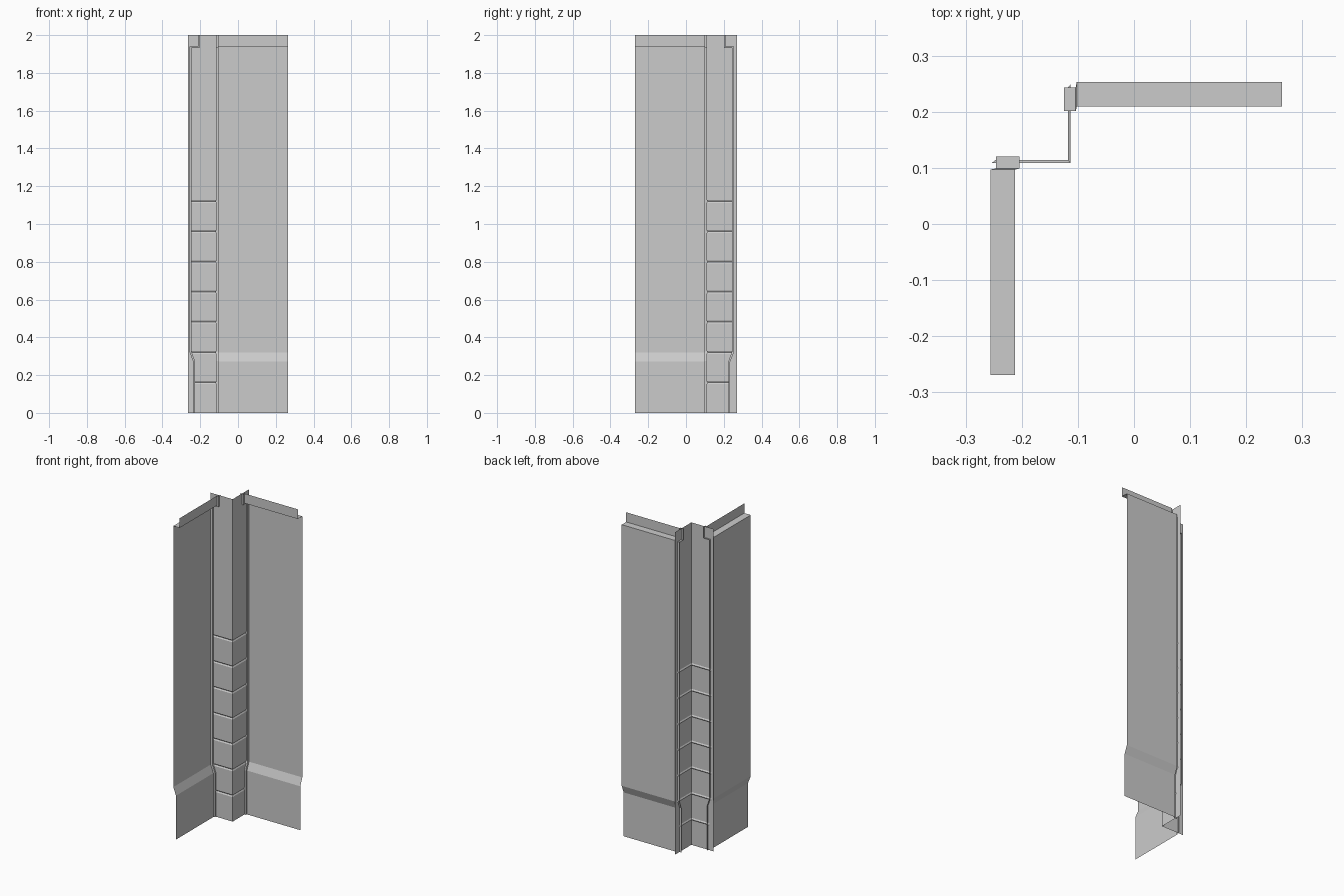
import bpy

if "Cube" in bpy.data.objects:
    bpy.data.objects.remove(bpy.data.objects["Cube"])

# Vertical profiles (depth y, height z) of the panel and its sealing strip
PANEL = [(0.234, 0), (0.234, 0.272), (0.253, 0.32), (0.253, 1.94), (0.209, 1.94), (0.209, 2)]
STRIP = [(0.225, 0), (0.225, 0.274), (0.243, 0.325), (0.243, 1.931), (0.201, 1.931), (0.201, 2)]
CORNER = (-0.113, 0.109)
RIDGES = [0.16 * i for i in range(1, 8)]
RIDGE_DEPTH, RIDGE_HALF = 0.005, 0.008


def keep(x, y):
    return x, y


def swap(x, y):
    # mirror about the diagonal of the corner
    return -y - 0.003, -x - 0.005


def loft(name, columns):
    """Flat-shaded sheet through equally long columns of points."""
    n = len(columns[0])
    verts = [p for col in columns for p in col]
    faces = [(c * n + i, (c + 1) * n + i, (c + 1) * n + i + 1, c * n + i + 1)
             for c in range(len(columns) - 1) for i in range(n - 1)]
    mesh = bpy.data.meshes.new(name)
    mesh.from_pydata(verts, [], faces)
    mesh.update()
    obj = bpy.data.objects.new(name, mesh)
    bpy.context.collection.objects.link(obj)
    return obj


# Two wall panels with joggled sealing strips
for name, place in (("right_panel", keep), ("left_panel", swap)):
    columns = []
    for x, profile in ((-0.125, STRIP), (-0.104, STRIP), (-0.102, PANEL), (0.264, PANEL)):
        columns.append([(*place(x, y), z) for y, z in profile])
    obj = loft(name, columns)
    if place is keep:
        obj.data.flip_normals()
        obj.data.flip_normals()
    else:
        obj.data.flip_normals()

# Heights of the corner post: (z, ridge depth, ridge end along the wing)
levels = [(0, 0, 0.123)]
for z in RIDGES:
    end = 0.123 if z < 0.3 else 0.14
    levels += [(z - RIDGE_HALF, 0, end), (z, RIDGE_DEPTH, end), (z + RIDGE_HALF, 0, end)]
levels.append((2, 0, 0.14))


def wing(side, length):
    """Columns from the outer edge of a wing towards the corner."""
    cols = []
    for kind in ("edge", "end", "start"):
        col = []
        for z, depth, end in levels:
            u = {"edge": length, "end": end, "start": end - 0.006}[kind]
            d = depth if kind == "start" else 0
            if side == "left":
                col.append((CORNER[0] - u, CORNER[1] + d, z))
            else:
                col.append((CORNER[0] - d, CORNER[1] + u, z))
        cols.append(col)
    return cols


# Corner post: ribbed angle sheet running past both panels
corner = [(CORNER[0] - d, CORNER[1] + d, z) for z, d, _ in levels]
loft("corner_post", wing("left", 0.151) + [corner] + wing("right", 0.16)[::-1])
